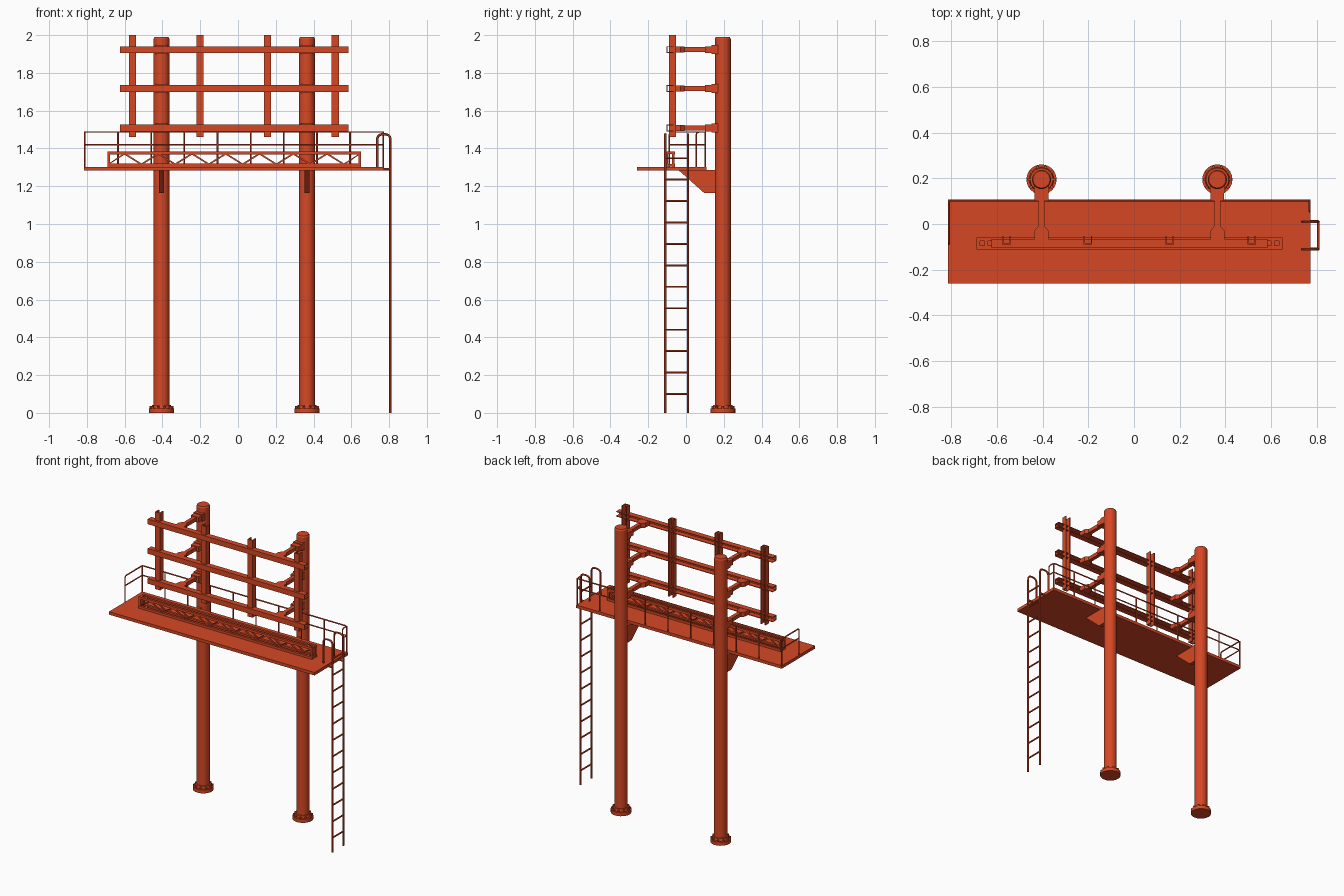
import bpy, bmesh, math
from mathutils import Vector

if "Cube" in bpy.data.objects:
    bpy.data.objects.remove(bpy.data.objects["Cube"], do_unlink=True)

paint = bpy.data.materials.new("red_orange_paint")
paint.use_nodes = True
colour = (0.67, 0.064, 0.018, 1)
paint.diffuse_color = colour
paint.node_tree.nodes["Principled BSDF"].inputs["Base Color"].default_value = colour


def finish(name, bm):
    bmesh.ops.recalc_face_normals(bm, faces=bm.faces)
    mesh = bpy.data.meshes.new(name)
    bm.to_mesh(mesh)
    bm.free()
    mesh.materials.append(paint)
    ob = bpy.data.objects.new(name, mesh)
    bpy.context.collection.objects.link(ob)
    return ob


def smooth(ob):
    bpy.ops.object.select_all(action='DESELECT')
    ob.select_set(True)
    bpy.context.view_layer.objects.active = ob
    bpy.ops.object.shade_smooth_by_angle(angle=math.radians(35))


def add_box(bm, lo, hi):
    lo, hi = Vector(lo), Vector(hi)
    verts = bmesh.ops.create_cube(bm, size=1)["verts"]
    for v in verts:
        v.co = (lo + hi) / 2 + v.co * (hi - lo)


def add_prism(bm, points, offset):
    face = bm.faces.new([bm.verts.new(p) for p in points])
    ext = bmesh.ops.extrude_face_region(bm, geom=[face])["geom"]
    bmesh.ops.translate(bm, vec=offset, verts=[v for v in ext if isinstance(v, bmesh.types.BMVert)])
    bm.faces.new([bm.verts.new(p) for p in points])
    bmesh.ops.remove_doubles(bm, verts=bm.verts, dist=1e-5)


def add_cylinder(bm, x, y, z0, z1, r0, r1, sides=24):
    made = bmesh.ops.create_cone(bm, cap_ends=True, segments=sides, radius1=r0, radius2=r1, depth=z1 - z0)
    bmesh.ops.translate(bm, vec=(x, y, (z0 + z1) / 2), verts=made["verts"])


def rounded(points, r):
    """Round every inner corner of a path."""
    pts = [Vector(p) for p in points]
    out = [pts[0]]
    for a, b, c in zip(pts, pts[1:], pts[2:]):
        p, q = b + (a - b).normalized() * r, b + (c - b).normalized() * r
        for i in range(6):
            t = i / 5
            out.append(p * (1 - t) ** 2 + b * 2 * t * (1 - t) + q * t * t)
    return out + [pts[-1]]


def pipes(name, paths, radius):
    curve = bpy.data.curves.new(name, 'CURVE')
    curve.dimensions = '3D'
    curve.bevel_depth = radius
    curve.bevel_resolution = 1
    curve.use_fill_caps = True
    curve.materials.append(paint)
    for path in paths:
        s = curve.splines.new('POLY')
        s.points.add(len(path) - 1)
        for pt, co in zip(s.points, path):
            pt.co = (*co, 1)
    ob = bpy.data.objects.new(name, curve)
    bpy.context.collection.objects.link(ob)
    bpy.ops.object.select_all(action='DESELECT')
    ob.select_set(True)
    bpy.context.view_layer.objects.active = ob
    bpy.ops.object.convert(target='MESH')
    smooth(bpy.context.view_layer.objects.active)


POST_Y = 0.195
BEAM_Z = (1.508, 1.717, 1.923)
FLOOR = 1.303

for side, px in (("right", -0.405), ("left", 0.365)):
    # Column with chamfered cap and bolted foot
    bm = bmesh.new()
    add_cylinder(bm, px, POST_Y, 0, 1.98, 0.042, 0.042)
    add_cylinder(bm, px, POST_Y, 1.98, 1.99, 0.042, 0.037)
    smooth(finish(side + "_column", bm))
    bm = bmesh.new()
    add_cylinder(bm, px, POST_Y, 0, 0.024, 0.066, 0.066)
    add_cylinder(bm, px, POST_Y, 0.024, 0.042, 0.054, 0.050)
    for i in range(10):
        a = math.tau * i / 10
        add_cylinder(bm, px + 0.057 * math.cos(a), POST_Y + 0.057 * math.sin(a), 0.02, 0.036, 0.007, 0.007, 6)
    smooth(finish(side + "_column_foot", bm))

    # Gusset under the platform
    bm = bmesh.new()
    outline = [(-0.04, 1.285), (0.0, 1.25), (0.095, 1.165), (0.16, 1.165), (0.16, 1.285)]
    add_prism(bm, [(px - 0.013, y, z) for y, z in outline], (0.026, 0, 0))
    finish(side + "_platform_gusset", bm)

    # Arms carrying the beams
    bm = bmesh.new()
    for z in BEAM_Z:
        half = [(-0.08, 0.031), (-0.03, 0.031), (-0.008, 0.013)]
        plate = [(px - w, y, z - 0.016) for y, w in half] + [(px + w, y, z - 0.016) for y, w in reversed(half)]
        add_prism(bm, plate, (0, 0, 0.032))
        add_box(bm, (px - 0.013, -0.02, z - 0.013), (px + 0.013, 0.12, z + 0.013))
        add_box(bm, (px - 0.03, 0.1, z - 0.018), (px + 0.03, 0.14, z + 0.018))
        add_box(bm, (px - 0.033, 0.135, z - 0.024), (px + 0.033, 0.18, z + 0.024))
    finish(side + "_beam_arms", bm)

# Horizontal channel beams, open to the rear
bm = bmesh.new()
for z in BEAM_Z:
    add_box(bm, (-0.625, -0.104, z - 0.018), (0.585, -0.098, z + 0.018))
    for s in (-1, 1):
        zs = sorted((z + s * 0.018, z + s * 0.013))
        add_box(bm, (-0.625, -0.104, zs[0]), (0.585, -0.065, zs[1]))
finish("horizontal_beams", bm)

# Upright channels
bm = bmesh.new()
for x in (-0.558, -0.202, 0.156, 0.515):
    add_box(bm, (x - 0.019, -0.09, 1.46), (x + 0.019, -0.084, 2))
    for s in (-1, 1):
        xs = sorted((x + s * 0.019, x + s * 0.013))
        add_box(bm, (xs[0], -0.09, 1.46), (xs[1], -0.053, 2))
finish("upright_channels", bm)

# Walkway
bm = bmesh.new()
add_box(bm, (-0.815, -0.26, 1.282), (0.773, 0.108, FLOOR))
finish("platform", bm)

# Lattice box girder standing on the walkway
bm = bmesh.new()
X0, X1 = -0.69, 0.65
for y in (-0.103, -0.067):
    for z in (1.311, 1.377):
        add_box(bm, (X0, y - 0.008, z - 0.008), (X1, y + 0.008, z + 0.008))
    for x in (X0, X1 - 0.012):
        add_box(bm, (x, y - 0.007, 1.303), (x + 0.012, y + 0.007, 1.385))
    count = 15
    step = (X1 - X0) / count
    for i in range(count):
        za, zb = (1.316, 1.372) if i % 2 == 0 else (1.372, 1.316)
        xa, xb = X0 + i * step, X0 + (i + 1) * step
        w = 0.008
        bar = [(xa - w, za), (xa + w, za), (xb + w, zb), (xb - w, zb)]
        bar = [(min(max(x, X0), X1), y - 0.004, z) for x, z in bar]
        add_prism(bm, bar, (0, 0.008, 0))
for x in (X0, X0 + 0.035, X1 - 0.05, X1 - 0.015):
    for z in (1.311, 1.377):
        add_box(bm, (x, -0.1, z - 0.006), (x + 0.015, -0.07, z + 0.006))
finish("lattice_girder", bm)

# Guard rail along the rear with short returns at both ends
L, R, B, TOP, MID = -0.811, 0.769, 0.103, 1.487, 1.42
paths = [rounded([(L, -0.088, FLOOR), (L, -0.088, TOP), (L, B, TOP), (R, B, TOP),
                  (R, 0.055, TOP), (R, 0.055, FLOOR)], 0.015),
         [(L, -0.088, MID), (L, B, MID), (R, B, MID), (R, 0.055, MID)]]
for i in range(10):
    x = L + (R - L) * i / 9
    paths.append([(x, B, FLOOR - 0.01), (x, B, TOP)])
pipes("guard_rail", paths, 0.0045)

# Ladder with hooped handrails
LX, SIDES = 0.807, (-0.11, 0.01)
paths = []
for y in SIDES:
    paths.append(rounded([(LX, y, 0), (LX, y, 1.475), (0.737, y, 1.475), (0.737, y, FLOOR - 0.005)], 0.03))
    paths.append([(LX, y, 1.29), (0.765, y, 1.29)])
pipes("ladder_rails", paths, 0.0065)
pipes("ladder_rungs", [[(LX, SIDES[0], 0.1 + 0.1135 * i), (LX, SIDES[1], 0.1 + 0.1135 * i)]
                       for i in range(12)], 0.0055)
